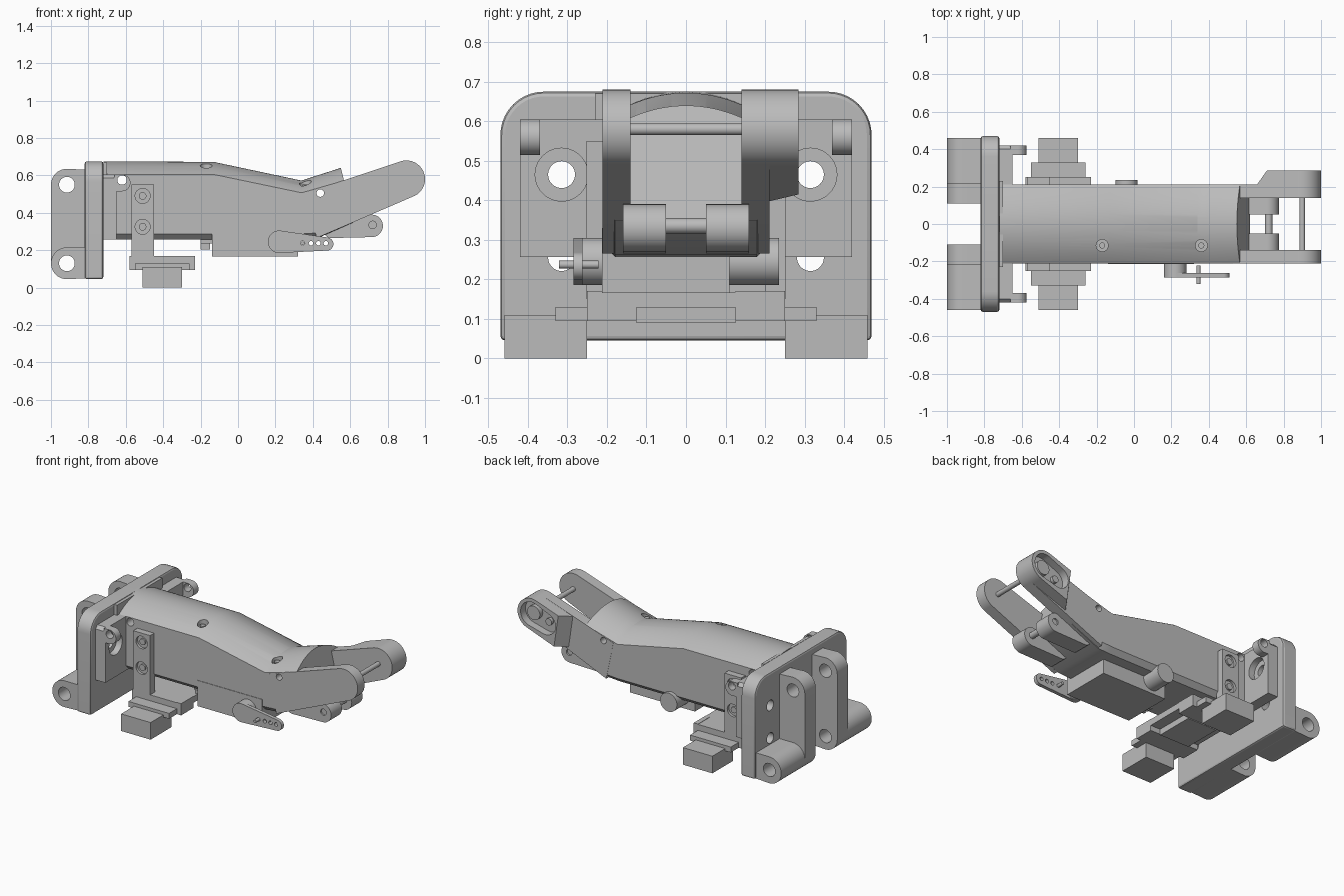
import bpy, bmesh, math
from mathutils import geometry

cube = bpy.data.objects.get("Cube")
if cube:
    bpy.data.objects.remove(cube)

grey = bpy.data.materials.new("plain_grey")
grey.use_nodes = True
grey.diffuse_color = (0.5, 0.5, 0.5, 1)
grey.node_tree.nodes["Principled BSDF"].inputs["Base Color"].default_value = (0.5, 0.5, 0.5, 1)


def finish(name, bm):
    bmesh.ops.recalc_face_normals(bm, faces=bm.faces)
    mesh = bpy.data.meshes.new(name)
    bm.to_mesh(mesh)
    bm.free()
    mesh.materials.append(grey)
    ob = bpy.data.objects.new(name, mesh)
    bpy.context.collection.objects.link(ob)
    smooth(ob)
    return ob


def select(ob):
    bpy.ops.object.select_all(action='DESELECT')
    ob.select_set(True)
    bpy.context.view_layer.objects.active = ob


def smooth(ob):
    select(ob)
    bpy.ops.object.shade_smooth_by_angle(angle=math.radians(30))


def hull(*circles):
    """Outline wrapped around circles (u, v, r); r may be left out for a corner."""
    pts = []
    for u, v, *r in circles:
        if not r:
            pts.append((u, v))
            continue
        for i in range(40):
            a = math.tau * i / 40
            pts.append((u + r[0] * math.cos(a), v + r[0] * math.sin(a)))
    return [pts[i] for i in geometry.convex_hull_2d(pts)]


def prism(name, axis, outline, lo, hi):
    """Outline in the other two axes, extruded along axis from lo to hi."""
    place = {'x': lambda u, v, w: (w, u, v), 'y': lambda u, v, w: (u, w, v),
             'z': lambda u, v, w: (u, v, w)}[axis]
    bm = bmesh.new()
    a, b = ([bm.verts.new(place(u, v, w)) for u, v in outline] for w in (lo, hi))
    bm.faces.new(a)
    bm.faces.new(b)
    for i in range(len(a)):
        bm.faces.new((a[i - 1], a[i], b[i], b[i - 1]))
    return finish(name, bm)


def disc(name, axis, u, v, r, lo, hi):
    return prism(name, axis, hull((u, v, r)), lo, hi)


def box(name, x, y, z):
    return prism(name, 'z', [(x[0], y[0]), (x[1], y[0]), (x[1], y[1]), (x[0], y[1])], *z)


def cut(ob, cutter):
    mod = ob.modifiers.new("cut", 'BOOLEAN')
    mod.operation, mod.solver, mod.object = 'DIFFERENCE', 'EXACT', cutter
    select(ob)
    bpy.ops.object.modifier_apply(modifier=mod.name)
    bpy.data.objects.remove(cutter)
    smooth(ob)


def drill(ob, axis, u, v, r, lo=-2, hi=2):
    cut(ob, disc("drill", axis, u, v, r, lo, hi))


def span(side, a, b):
    return sorted((side * a, side * b))


SIDES = (("right", -1), ("left", 1))

# Mounting plate with rounded upper corners
plate = prism("mounting_plate", 'x', hull((-.47, .045), (.47, .045), (-.36, .565, .11), (.36, .565, .11)),
              -.82, -.72)
bevel = plate.modifiers.new("edge", 'BEVEL')
bevel.width, bevel.segments, bevel.limit_method = .012, 2, 'ANGLE'
select(plate)
bpy.ops.object.modifier_apply(modifier="edge")
# Chamfered adapter on the inner face of the plate
adapter = prism("adapter_plate", 'x', hull((-.42, .257), (.42, .257), (-.42, .585), (.42, .585),
                                           (-.4, .605), (.4, .605)), -.72, -.65)
for _, s in SIDES:
    for z in (.255, .465):
        drill(plate, 'x', s * .315, z, .034)
    drill(adapter, 'x', s * .315, .465, .034)
    drill(adapter, 'x', s * .315, .465, .067, -.69, -.6)

# Hinge lugs behind the plate and screw ears in front of it
for word, s in SIDES:
    lug = prism(word + "_tall_hinge_lug", 'y', hull((-.915, .55, .085), (-.915, .13, .085),
                                                   (-.81, .63), (-.81, .05)), *span(s, .11, .22))
    drill(lug, 'y', -.915, .55, .042)
    drill(lug, 'y', -.915, .13, .042)
    low = prism(word + "_low_hinge_lug", 'y', hull((-.915, .13, .085), (-.81, .215), (-.81, .05)),
                *span(s, .22, .46))
    drill(low, 'y', -.915, .13, .042)
    ear = prism(word + "_screw_ear", 'y', hull((-.62, .56, .045), (-.66, .605), (-.66, .515)),
                *span(s, .37, .42))
    drill(ear, 'y', -.62, .575, .025)

box("collar", (-.72, -.7), (-.23, .23), (.257, .67))


# Arched body lofted along x: top x, bottom x, bottom z, shoulder z, crown z
def ring(bm, xt, xb, bottom, shoulder, crown):
    section = [(-.21, bottom + .03), (-.18, bottom), (.18, bottom), (.21, bottom + .03)]
    for i in range(25):
        t = 1 - i / 12
        section.append((.21 * t, shoulder + (crown - shoulder) * (1 - t * t)))
    return [bm.verts.new((xb + (xt - xb) * (z - bottom) / (crown - bottom), y, z)) for y, z in section]


bm = bmesh.new()
stations = [(-.72, -.72, .257, .605, .675), (-.13, -.13, .257, .605, .672), (.34, .34, .257, .507, .572),
            (.4, .42, .262, .525, .592), (.55, .62, .35, .572, .64)]
rings = [ring(bm, *s) for s in stations]
for a, b in zip(rings, rings[1:]):
    for i in range(len(a)):
        bm.faces.new((a[i - 1], a[i], b[i], b[i - 1]))
bm.faces.new(rings[0])
bm.faces.new(rings[-1])
body = finish("arched_body", bm)
for x in (-.17, .36):
    drill(body, 'z', x, -.115, .032, .53 if x > 0 else .6, 1)
    disc("top_screw", 'z', x, -.115, .016, .5, .55 if x > 0 else .64)
drill(body, 'y', -.62, .575, .025)
drill(body, 'y', .44, .505, .02)

# Fork arms at the free end
for word, s in SIDES:
    arm = prism(word + "_fork_arm", 'y', hull((.9, .58, .1), (.37, .508), (.42, .265)), *span(s, .14, .211))
    drill(arm, 'y', .44, .505, .02)
    lug = prism(word + "_lower_lug", 'y', hull((.715, .33, .06), (.5, .31, .045)), *span(s, .05, .16))
    drill(lug, 'y', .72, .335, .02)
housing = prism("motor_housing", 'y', hull((.9, .58, .1), (.65, .6), (.68, .395)), .2, .285)
for v in housing.data.vertices:
    if v.co.y > .28 and v.co.x < .75:
        v.co.x += .06
        v.co.z += .02
cut(housing, prism("pocket", 'y', hull((.9, .58, .078), (.8, .545, .07)), .235, .4))
disc("motor_hub", 'y', .9, .58, .045, .2, .265)
disc("motor_screw", 'y', .8, .545, .022, .2, .255)
disc("fork_pin", 'y', .9, .58, .015, -.15, .15)
disc("lower_pin", 'y', .72, .335, .02, -.15, .15)

# Side brackets carrying the lower crossbar
for word, s in SIDES:
    leg = box(word + "_bracket_leg", (-.57, -.45), span(s, .2, .252), (.15, .55))
    for z in (.325, .49):
        drill(leg, 'y', -.51, z, .04, *span(s, .235, .4))
        disc(word + "_bracket_screw", 'y', -.51, z, .02, *span(s, .2, .245))
    box(word + "_step", (-.55, -.26), span(s, .125, .33), (.095, .13))
    box(word + "_foot_block", (-.51, -.3), span(s, .25, .46), (0, .11))
    for x in (-.565, -.245):
        box(word + "_clip", (x - .015, x + .015), span(s, .125, .25), (.095, .17))
box("crossbar", (-.58, -.23), (-.25, .25), (.128, .168))
box("crossbar_core", (-.51, -.3), (-.125, .125), (.09, .165))

# Servo under the body with its motor, plug and horn
box("servo_case", (-.14, .32), (-.213, .11), (.165, .33))
disc("servo_motor", 'y', -.04, .245, .06, .1, .235)
box("servo_plug", (-.2, -.14), (-.16, -.06), (.235, .26))
for y in (-.14, -.11, -.08):
    box("plug_pin", (-.2, -.15), (y - .01, y + .01), (.205, .24))
disc("horn_hub", 'y', .22, .245, .06, -.27, -.2)
horn = prism("servo_horn", 'y', hull((.22, .245, .06), (.475, .233, .035)), -.285, -.262)
for x in (.345, .39, .43, .47):
    drill(horn, 'y', x, .237, .012)
disc("horn_pin", 'y', .345, .237, .01, -.322, -.222)
